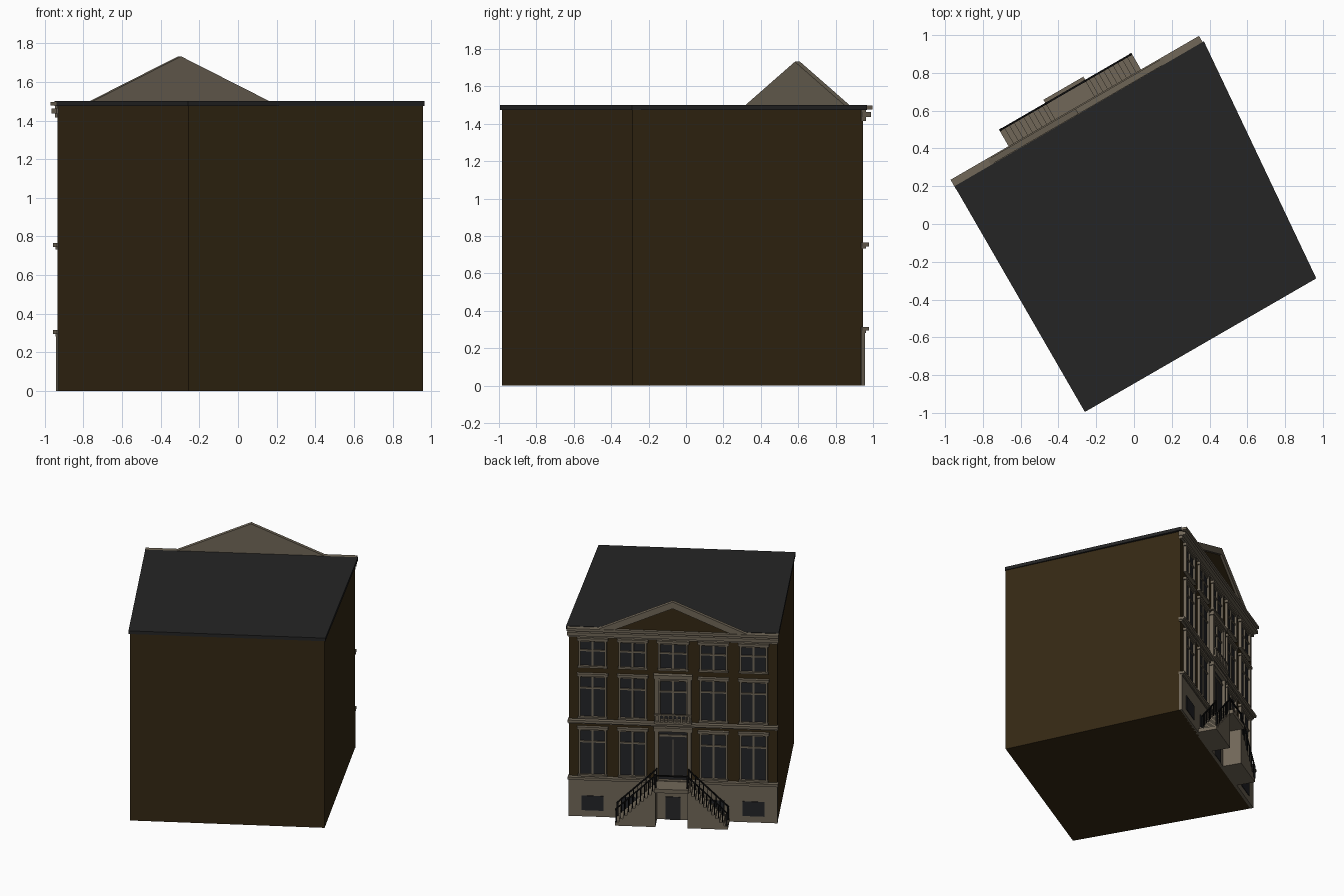
import bpy, bmesh, math
from mathutils import Matrix

if "Cube" in bpy.data.objects:
    bpy.data.objects.remove(bpy.data.objects["Cube"])

ANGLE = math.radians(30.08)
FACADE = Matrix.Translation((-0.2875, 0.57, 0)) @ Matrix.Rotation(ANGLE, 4, 'Z')


def material(name, rgb):
    m = bpy.data.materials.new(name)
    m.diffuse_color = (*rgb, 1)
    m.use_nodes = True
    m.node_tree.nodes["Principled BSDF"].inputs["Base Color"].default_value = m.diffuse_color
    return m


STONE = material("stone", (0.165, 0.137, 0.098))
BRICK = material("brown_brick", (0.035, 0.021, 0.0065))
ROOF = material("dark_roof", (0.018, 0.018, 0.018))
GLASS = material("window_glass", (0.017, 0.018, 0.021))
DOOR = material("door_paint", (0.020, 0.020, 0.021))
IRON = material("black_iron", (0.005, 0.005, 0.005))


class Part:
    """Collects solids into one object; facade parts use (along, outward, up)."""

    def __init__(self, name, mat, matrix=FACADE):
        self.name, self.mat, self.matrix = name, mat, matrix
        self.bm = bmesh.new()

    def prism(self, points, offset):
        lo = [self.bm.verts.new(p) for p in points]
        hi = [self.bm.verts.new([a + b for a, b in zip(p, offset)]) for p in points]
        n = len(lo)
        self.bm.faces.new(lo)
        self.bm.faces.new(hi[::-1])
        for i in range(n):
            j = (i + 1) % n
            self.bm.faces.new((lo[i], hi[i], hi[j], lo[j]))

    def box(self, s0, s1, t0, t1, z0, z1):
        self.prism([(s0, t0, z0), (s1, t0, z0), (s1, t1, z0), (s0, t1, z0)],
                   (0, 0, z1 - z0))

    def profile(self, sz, t0, t1):
        self.prism([(s, t0, z) for s, z in sz], (0, t1 - t0, 0))

    def done(self):
        bmesh.ops.recalc_face_normals(self.bm, faces=self.bm.faces)
        me = bpy.data.meshes.new(self.name)
        self.bm.to_mesh(me)
        self.bm.free()
        me.materials.append(self.mat)
        ob = bpy.data.objects.new(self.name, me)
        ob.matrix_world = self.matrix
        bpy.context.collection.objects.link(ob)


# Main block and flat roof slab
p = Part("brick_walls", BRICK, Matrix())
p.prism([(-0.935, 0.195, 0), (-0.255, -0.983, 0), (0.957, -0.287, 0), (0.36, 0.945, 0)],
        (0, 0, 1.48))
p.done()
p = Part("roof_slab", ROOF, Matrix())
p.prism([(-0.95, 0.20, 1.475), (-0.26, -0.995, 1.475), (0.965, -0.288, 1.475),
         (0.37, 0.967, 1.475)], (0, 0, 0.025))
p.done()

# Plinth, string courses and cornice
p = Part("stone_plinth", STONE)
p.box(-0.75, 0.75, -0.01, 0.012, 0, 0.30)
p.done()
p = Part("string_courses", STONE)
for z in (0.305, 0.755):
    p.box(-0.755, 0.755, -0.01, 0.034, z - 0.01, z + 0.01)
    p.box(-0.75, 0.75, -0.01, 0.018, z - 0.022, z - 0.01)
p.done()
p = Part("cornice", STONE)
p.box(-0.752, 0.752, -0.01, 0.018, 1.415, 1.478)
p.box(-0.758, 0.758, -0.01, 0.044, 1.437, 1.462)
p.box(-0.76, 0.76, -0.01, 0.052, 1.477, 1.497)
p.done()

# Pediment: stone backing, brick field, raking cornices
p = Part("pediment_back", STONE)
p.profile([(-0.53, 1.495), (0.53, 1.495), (0, 1.725)], 0.014, 0.024)
p.done()
p = Part("pediment_field", BRICK)
p.profile([(-0.43, 1.497), (0.43, 1.497), (0, 1.685)], 0.024, 0.028)
p.done()
p = Part("raking_cornices", STONE)
for m in (-1, 1):
    p.profile([(m * 0.54, 1.495), (m * 0.42, 1.495), (0, 1.68), (0, 1.732)], 0.014, 0.046)
p.done()

# Windows: (bottom, top, transom height fraction) for each floor
glass = Part("window_panes", GLASS)
frames = Part("window_frames", STONE)
lintels = Part("window_lintels_and_sills", STONE)


def window(c, hw, z0, z1, transom):
    glass.box(c - hw, c + hw, -0.002, 0.004, z0, z1)
    for m in (-1, 1):
        e = c + m * (hw - 0.006)
        frames.box(e - 0.007, e + 0.007, 0, 0.02, z0, z1)
    frames.box(c - 0.007, c + 0.007, 0, 0.013, z0, z1)
    frames.box(c - hw, c + hw, 0, 0.014, z1 - 0.012, z1)
    zt = z0 + transom * (z1 - z0)
    frames.box(c - hw, c + hw, 0, 0.013, zt - 0.006, zt + 0.006)
    lintels.box(c - hw - 0.012, c + hw + 0.012, 0, 0.026, z1, z1 + 0.02)
    lintels.box(c - hw - 0.006, c + hw + 0.006, 0, 0.024, z0 - 0.014, z0)


for c in (-0.578, -0.29, 0.29, 0.578):
    window(c, 0.1, 0.335, 0.69, 0.72)
    window(c, 0.1, 0.79, 1.11, 0.70)
    window(c, 0.1, 1.19, 1.39, 0.60)
    glass.box(c - 0.08, c + 0.08, 0.005, 0.016, 0.05, 0.165)
window(0, 0.105, 0.79, 1.10, 0.70)
window(0, 0.105, 1.19, 1.39, 0.60)
glass.done()
frames.done()
lintels.done()

# Entrance door, basement door and their trim
p = Part("doors", DOOR)
p.box(-0.1, 0.1, 0, 0.008, 0.31, 0.70)
p.box(-0.055, 0.055, 0, 0.017, 0, 0.18)
p.done()
p = Part("door_trim", STONE)
p.box(-0.1, 0.1, 0, 0.016, 0.655, 0.67)
p.box(-0.003, 0.003, 0, 0.012, 0.34, 0.63)
p.done()

# Centre bay pilasters with caps, and small balcony
p = Part("centre_pilasters", STONE)
for z0, z1 in ((0.31, 0.70), (0.765, 1.115)):
    for m in (-1, 1):
        p.box(m * 0.118 - 0.014, m * 0.118 + 0.014, 0, 0.03, z0, z1)
    p.box(-0.14, 0.14, 0, 0.036, z1, z1 + 0.03)
p.done()
p = Part("balcony", STONE)
p.box(-0.135, 0.135, 0, 0.05, 0.765, 0.782)
p.box(-0.135, 0.135, 0.034, 0.05, 0.83, 0.842)
for i in range(9):
    s = -0.126 + i * 0.0315
    p.box(s - 0.006, s + 0.006, 0.036, 0.048, 0.782, 0.83)
p.done()

# Double stair rising from both ends to a landing
N, S0, S1, TOP = 10, 0.405, 0.115, 0.31
run, rise = (S0 - S1) / N, TOP / (N + 1)
p = Part("stair_flights", STONE)
for m in (-1, 1):
    outline = [(m * S1, 0), (m * S0, 0)]
    for i in range(N):
        outline += [(m * (S0 - i * run), (i + 1) * rise),
                    (m * (S0 - (i + 1) * run), (i + 1) * rise)]
    p.profile(outline, 0.0, 0.15)
p.done()
p = Part("stair_landing", STONE)
p.box(-0.122, 0.122, 0, 0.172, TOP - 0.03, TOP)
p.done()

# Iron handrails and balusters
p = Part("iron_railings", IRON)
H = 0.09
for t in (0.04, 0.148):
    for m in (-1, 1):
        p.profile([(m * S0, rise + H), (m * S1, TOP + H),
                   (m * S1, TOP + H + 0.012), (m * S0, rise + H + 0.012)],
                  t - 0.005, t + 0.005)
        for i in range(N):
            s = m * (S0 - (i + 0.3) * run)
            z = (i + 1) * rise
            w = 0.006 if i == 0 else 0.003
            p.box(s - w, s + w, t - w, t + w, z, z + H + 0.008)
        p.box(m * S1 - 0.006, m * S1 + 0.006, t - 0.006, t + 0.006, TOP, TOP + H + 0.014)
p.box(-S1, S1, 0.143, 0.153, TOP + H, TOP + H + 0.01)
p.done()
